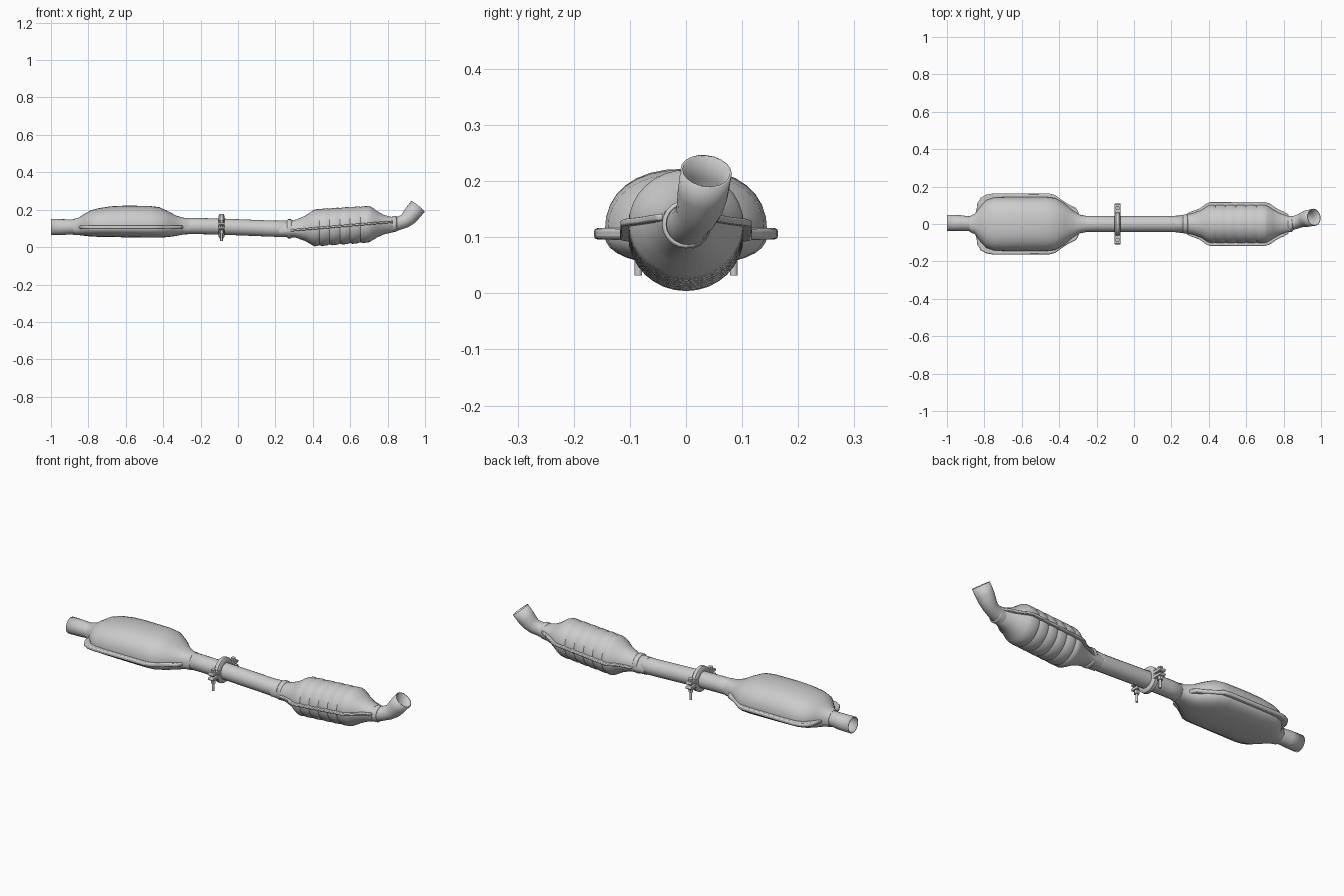
import bpy, bmesh
from math import sin, cos, pi
from mathutils import Vector

if "Cube" in bpy.data.objects:
    bpy.data.objects.remove(bpy.data.objects["Cube"])


def finish(name, bm, bevel=0.0, wall=0.0, angle=40):
    bmesh.ops.recalc_face_normals(bm, faces=bm.faces)
    me = bpy.data.meshes.new(name)
    bm.to_mesh(me)
    bm.free()
    ob = bpy.data.objects.new(name, me)
    bpy.context.collection.objects.link(ob)
    bpy.ops.object.select_all(action='DESELECT')
    ob.select_set(True)
    bpy.context.view_layer.objects.active = ob
    bpy.ops.object.shade_smooth_by_angle(angle=angle * pi / 180)
    if wall:
        m = ob.modifiers.new("wall", 'SOLIDIFY')
        m.thickness, m.offset = wall, -1
    if bevel:
        m = ob.modifiers.new("bevel", 'BEVEL')
        m.width, m.segments = bevel, 2
    return ob


def skin(bm, rings, cap):
    """Bridge successive closed rings of points."""
    vs = [[bm.verts.new(p) for p in r] for r in rings]
    n = len(vs[0])
    for a, b in zip(vs, vs[1:]):
        for i in range(n):
            j = (i + 1) % n
            bm.faces.new((a[i], a[j], b[j], b[i]))
    if cap:
        bm.faces.new(vs[0])
        bm.faces.new(vs[-1])


def shell(name, stations, seam, sides=32, power=1.0):
    """Stamped body: stations are (x, half width, bottom z, top z) around a seam height."""
    rings = []
    for x, w, lo, hi in stations:
        z0, ring = seam(x), []
        for i in range(sides):
            a = 2 * pi * i / sides
            c, s = cos(a), sin(a)
            y = w * (abs(c) ** power) * (1 if c > 0 else -1)
            h = (hi - z0) if s > 0 else (z0 - lo)
            ring.append((x, y, z0 + h * (abs(s) ** power) * (1 if s > 0 else -1)))
        rings.append(ring)
    bm = bmesh.new()
    skin(bm, rings, True)
    return finish(name, bm)


def pipe(name, path, sides=20, wall=0.004):
    """Open tube: path points are (x, y, z, radius)."""
    pts = [Vector(p[:3]) for p in path]
    rings = []
    for k, p in enumerate(pts):
        t = (pts[min(k + 1, len(pts) - 1)] - pts[max(k - 1, 0)]).normalized()
        u = Vector((0, 1, 0))
        u = (u - t * u.dot(t)).normalized()
        v = t.cross(u)
        rings.append([p + path[k][3] * (u * cos(2 * pi * i / sides) + v * sin(2 * pi * i / sides))
                      for i in range(sides)])
    bm = bmesh.new()
    skin(bm, rings, False)
    return finish(name, bm, wall=wall)


def flange(name, outline, seam, thick):
    """Flat seam rim: outline is (x, half width), mirrored in y."""
    loop = outline + [(x, -w) for x, w in reversed(outline)]
    bm = bmesh.new()
    skin(bm, [[(x, y, seam(x) + d) for x, y in loop] for d in (-thick / 2, thick / 2)], True)
    return finish(name, bm, bevel=thick * 0.3)


# Pipes
pipe("rear_pipe", [(-1, .005, .107, .043), (-.93, .005, .107, .042), (-.9, .003, .108, .040),
                   (-.82, 0, .11, .042)])
pipe("middle_pipe", [(-.34, 0, .113, .044), (-.2, 0, .112, .043), (-.1, 0, .11, .043),
                     (.1, 0, .102, .043), (.2, 0, .098, .043), (.34, 0, .1, .046)])
pipe("front_elbow", [(.78, 0, .118, .042), (.82, .002, .12, .042), (.86, .008, .128, .036),
                     (.89, .018, .138, .037), (.912, .025, .156, .042), (.93, .03, .178, .045),
                     (.962, .036, .217, .046)])

# Muffler: domed top, shallow bottom, rim around the seam
muffler_seam = lambda x: .106
shell("muffler_body", [
    (-.88, .042, .066, .15), (-.85, .055, .064, .158), (-.825, .09, .061, .175),
    (-.79, .128, .057, .195), (-.75, .142, .055, .207), (-.68, .145, .054, .218),
    (-.6, .145, .052, .222), (-.47, .145, .05, .220), (-.42, .14, .05, .213),
    (-.37, .11, .054, .19), (-.33, .075, .06, .168), (-.29, .05, .068, .157),
    (-.26, .044, .069, .156)], muffler_seam, power=.85)
flange("muffler_rim", [
    (-.855, .04), (-.842, .075), (-.838, .11), (-.82, .14), (-.79, .157), (-.75, .164),
    (-.6, .163), (-.45, .162), (-.42, .154), (-.385, .128), (-.35, .105), (-.31, .085),
    (-.3, .07), (-.29, .04)], muffler_seam, .02)

# Catalyst: tilted ribbed can with conical ends
cat_seam = lambda x: .09 + (x - .29) * .085
cat = [(.22, .044, .054, .143), (.27, .05, .053, .142), (.31, .056, .05, .147),
       (.36, .074, .032, .168), (.395, .097, .012, .192), (.41, .102, .004, .2)]
for k in range(5):
    x = .435 + k * .055
    lo, hi = .004 + (x - .41) * .07, .203 + (x - .41) * .06
    for dx, d in ((-.012, 0), (0, .005), (.012, 0)):
        cat.append((x + dx, .103 - d, lo + d, hi - d * .5))
cat += [(.7, .102, .026, .22), (.715, .097, .034, .214), (.745, .078, .052, .192),
        (.78, .058, .068, .172), (.82, .044, .077, .162), (.84, .04, .083, .16)]
shell("catalyst_body", cat, cat_seam)
flange("catalyst_rim", [
    (.27, .045), (.3, .065), (.35, .082), (.385, .108), (.41, .118), (.55, .117), (.7, .117),
    (.725, .11), (.76, .085), (.8, .066), (.825, .052), (.83, .03)], cat_seam, .012)

# Collars where the catalyst meets its pipes
for name, x, z, r in (("catalyst_rear_collar", .275, .098, .051),
                      ("catalyst_front_collar", .835, .123, .043)):
    pipe(name, [(x - .014, 0, z, r - .005), (x - .008, 0, z, r), (x + .008, 0, z, r),
                (x + .014, 0, z, r - .005)])

# Pipe clamp: ring, side ears and vertical bolts
CX, CZ = -.088, .112
bm = bmesh.new()
n = 28
section = [(-.016, .042), (-.016, .056), (-.009, .066), (.009, .066), (.016, .056), (.016, .042)]
skin(bm, [[(CX + dx, r * cos(2 * pi * i / n), CZ + r * sin(2 * pi * i / n)) for i in range(n)]
          for dx, r in section], False)
finish("clamp_ring", bm)


def cylinder(name, y, z0, z1, r, sides):
    bm = bmesh.new()
    skin(bm, [[(CX + r * cos(2 * pi * i / sides), y + r * sin(2 * pi * i / sides), z)
               for i in range(sides)] for z in (z0, z1)], True)
    finish(name, bm)


for side, s in (("front", -1), ("back", 1)):
    for level, z in (("upper", .124), ("lower", .1)):
        ear = [(.05, -.009), (.105, -.007), (.109, 0), (.105, .007), (.05, .009)]
        bm = bmesh.new()
        skin(bm, [[(CX + dx, s * y, z + dz) for y, dz in ear] for dx in (-.016, .016)], True)
        finish(f"clamp_{level}_ear_{side}", bm, bevel=.002)
    cylinder(f"clamp_bolt_{side}", s * .085, .032, .14, .007, 12)
    cylinder(f"clamp_bolt_head_{side}", s * .085, .131, .145, .013, 6)
    cylinder(f"clamp_nut_{side}", s * .085, .074, .092, .013, 6)
